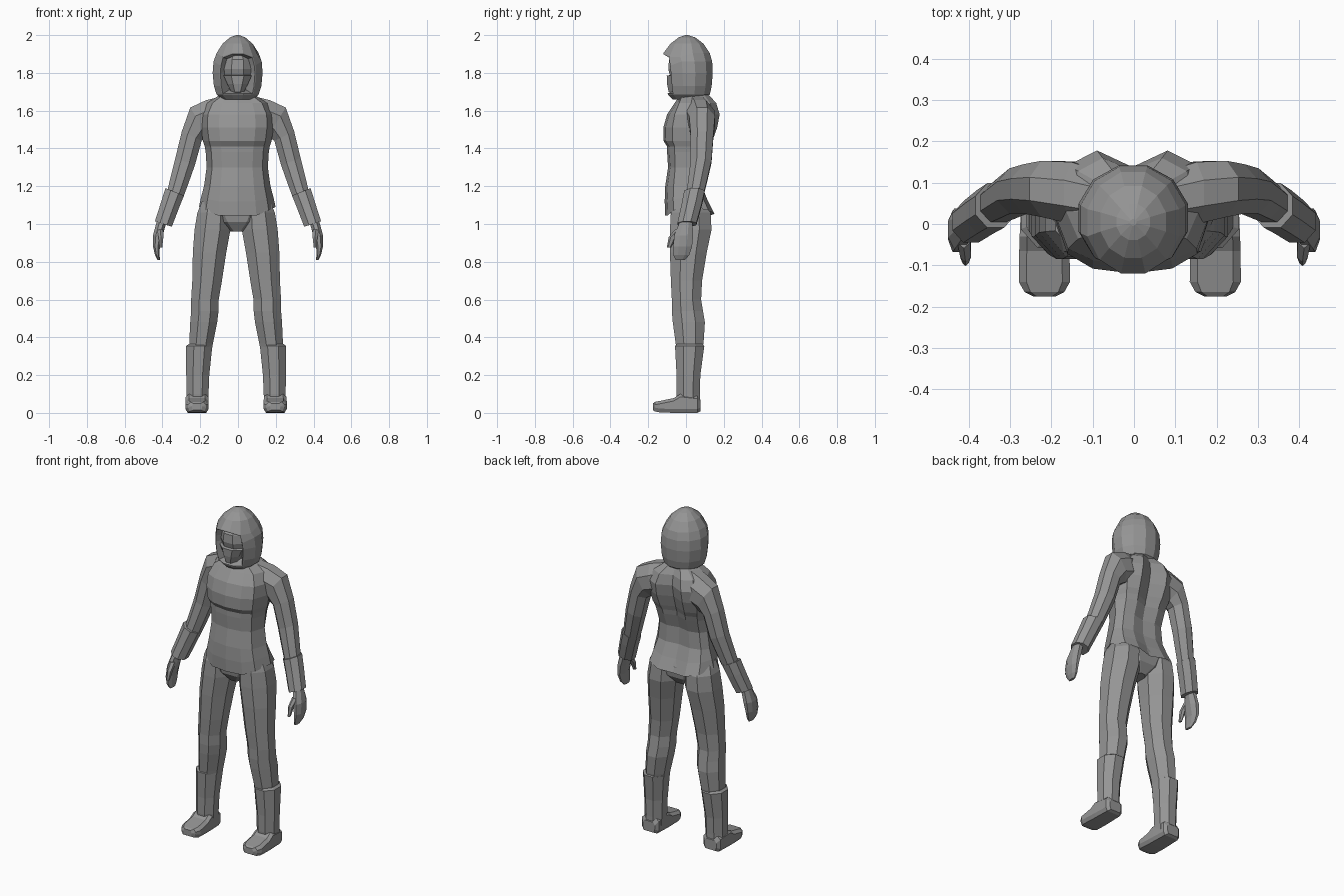
import bpy, bmesh, math
from mathutils import Vector

grey = bpy.data.materials.new("mid_grey")
grey.diffuse_color = (0.3, 0.3, 0.3, 1)


def finish(name, bm):
    bmesh.ops.recalc_face_normals(bm, faces=bm.faces)
    mesh = bpy.data.meshes.new(name)
    bm.to_mesh(mesh)
    bm.free()
    mesh.materials.append(grey)
    ob = bpy.data.objects.new(name, mesh)
    bpy.context.collection.objects.link(ob)
    return ob


def skin(rings):
    """Closed loft through rings of points."""
    bm = bmesh.new()
    vs = [[bm.verts.new(p) for p in r] for r in rings]
    n = len(vs[0])
    for a, b in zip(vs, vs[1:]):
        for i in range(n):
            j = (i + 1) % n
            bm.faces.new((a[i], a[j], b[j], b[i]))
    bm.faces.new(vs[0])
    bm.faces.new(vs[-1])
    bmesh.ops.recalc_face_normals(bm, faces=bm.faces)
    return bm


def ring(x, y, z, ru, rv, tilt=0, n=8):
    """Oval ring around a limb, tilted sideways by tilt degrees."""
    t = math.radians(tilt)
    u = Vector((math.cos(t), 0, math.sin(t)))
    k = 1 / math.cos(math.pi / n)
    pts = []
    for i in range(n):
        a = (i + 0.5) * 2 * math.pi / n
        pts.append(Vector((x, y, z)) + u * ru * k * math.cos(a)
                   + Vector((0, rv * k * math.sin(a), 0)))
    return pts


def box_ring(x0, x1, y0, y1, z):
    return ring((x0 + x1) / 2, (y0 + y1) / 2, z, (x1 - x0) / 2, (y1 - y0) / 2)


def pair(name, rings, centre=0.0):
    """Right and left copies of a lofted part."""
    for side, s in (("left", 1), ("right", -1)):
        finish(side + "_" + name,
               skin([[(s * p[0] + centre, p[1], p[2]) for p in r] for r in rings]))


def body_ring(z, w, yf, yb, groove, lift=0.0, ys=0.03):
    half = [(0, yf, 0), (.5 * w, yf + .012, 0), (.82 * w, yf * .6, .6), (w, ys, 1),
            (.82 * w, yb * .8, .6), (.45 * w, yb, .2), (0, yb - groove, 0)]
    pts = half + [(-x, y, l) for x, y, l in half[-2:0:-1]]
    return [(x - .004, y, z + l * lift) for x, y, l in pts]


# Jacket body, flared at the hem and grooved along the spine
finish("jacket", skin([body_ring(*r) for r in (
    (1.13, .16, -.07, .08, 0, 0),
    (1.045, .203, -.11, .15, .02, .045),
    (1.12, .192, -.113, .115, .012, .02),
    (1.20, .176, -.11, .085, .01),
    (1.30, .162, -.095, .085, .015),
    (1.38, .167, -.10, .115, .025),
    (1.41, .172, -.10, .125, .03),
    (1.44, .182, -.119, .14, .035),
    (1.51, .192, -.12, .165, .04),
    (1.58, .19, -.10, .178, .04),
    (1.64, .16, -.06, .16, .03),
    (1.685, .09, -.03, .12, .01))]))

# Sleeves with a loose cuff over the forearm
pair("sleeve", [ring(*r) for r in (
    (.08, .06, 1.59, .085, .07, 80), (.14, .075, 1.565, .095, .075, 72),
    (.205, .085, 1.54, .09, .068, 58), (.245, .085, 1.465, .058, .06, 25),
    (.28, .08, 1.33, .055, .055, 20), (.31, .062, 1.23, .05, .05, 20),
    (.33, .05, 1.165, .046, .046, 20))])
pair("cuff", [ring(*r) for r in (
    (.335, .045, 1.17, .053, .054, 22), (.36, .03, 1.10, .05, .053, 20),
    (.395, .005, 1.0, .047, .05, 18))])

# Hands: mitten shape and thumb
pair("hand", [ring(*r) for r in (
    (.405, 0, 1.01, .026, .034), (.424, -.012, .94, .026, .05),
    (.432, -.018, .88, .018, .05), (.427, -.025, .835, .012, .042),
    (.42, -.03, .81, .007, .024))])
pair("thumb", [ring(*r, 0, 6) for r in (
    (.412, -.03, .97, .016, .025), (.408, -.07, .93, .013, .019),
    (.408, -.09, .875, .007, .01))])

# Trouser seat
finish("trouser_seat", skin([box_ring(*r) for r in (
    (-.045, .035, -.04, .07, .96), (-.13, .12, -.075, .11, 1.01),
    (-.19, .18, -.085, .12, 1.08), (-.16, .15, -.07, .09, 1.15))]))

# Trouser legs
pair("trouser_leg", [box_ring(*r) for r in (
    (.135, .245, -.045, .08, .30), (.122, .248, -.055, .093, .37),
    (.10, .243, -.07, .10, .48), (.093, .238, -.075, .09, .54),
    (.092, .238, -.075, .08, .60), (.075, .232, -.08, .085, .70),
    (.052, .229, -.085, .11, .85), (.03, .22, -.085, .135, .97),
    (.03, .205, -.08, .13, 1.06), (.05, .18, -.06, .09, 1.12))], -.01)

# Boot shafts and feet
pair("boot_shaft", [box_ring(*r) for r in (
    (.15, .262, -.045, .073, .04), (.146, .262, -.05, .073, .10),
    (.142, .264, -.05, .076, .20), (.126, .264, -.058, .097, .355),
    (.135, .25, -.045, .085, .365))], -.01)


def foot_ring(y, w, top, sole=0.0):
    c = .207
    half = [(w * .8, sole), (w, sole + .02), (w, top - .015), (w * .7, top)]
    return [(c + x, y, z) for x, z in half] + [(c - x, y, z) for x, z in half[::-1]]


pair("foot", [foot_ring(*r) for r in (
    (.076, .04, .07, .008), (.06, .056, .09), (-.03, .06, .10), (-.065, .061, .078),
    (-.14, .062, .063, .003), (-.165, .048, .058, .008), (-.175, .028, .05, .014))], -.01)

# Hood: twelve-sided dome with a recessed face opening
hood_rings = []
for z, w, yf, yb in ((1.66, .085, -.075, .10), (1.685, .115, -.10, .13),
                     (1.73, .13, -.108, .14), (1.80, .137, -.115, .146),
                     (1.86, .132, -.12, .143), (1.905, .115, -.124, .13),
                     (1.955, .082, -.085, .095), (1.988, .042, -.04, .05),
                     (2.0, .008, -.004, .012)):
    pts = ring(-.002, (yf + yb) / 2, z, w * .966, (yb - yf) / 2 * .966, 0, 12)
    for p in pts:      # arch the top of the opening
        if 1.85 < z < 1.92 and p.y < 0 and .06 < abs(p.x) < .11:
            p.z -= .02
    hood_rings.append(pts)
bm = skin(hood_rings)
opening = [f for f in bm.faces
           if 1.68 < f.calc_center_median().z < 1.9 and f.normal.y < -.6
           and abs(f.calc_center_median().x) < .085 and len(f.verts) == 4]
bmesh.ops.inset_region(bm, faces=opening, thickness=.006, depth=0)
bmesh.ops.inset_region(bm, faces=opening, thickness=.012, depth=-.06)
finish("hood", bm)

# Face with a tapering mask below the eyes
def face_ring(z, w, yf):
    return [(x - .002, y, z) for x, y in (
        (-.45 * w, yf), (.45 * w, yf), (w, yf + .035), (w, .02), (-w, .02), (-w, yf + .035))]


finish("face", skin([face_ring(*r) for r in (
    (1.78, .068, -.083), (1.82, .072, -.094), (1.87, .066, -.09), (1.905, .05, -.06))]))
finish("mask", skin([face_ring(*r) for r in (
    (1.685, .024, -.07), (1.70, .034, -.092), (1.74, .054, -.10), (1.785, .074, -.102),
    (1.79, .068, -.08))]))
